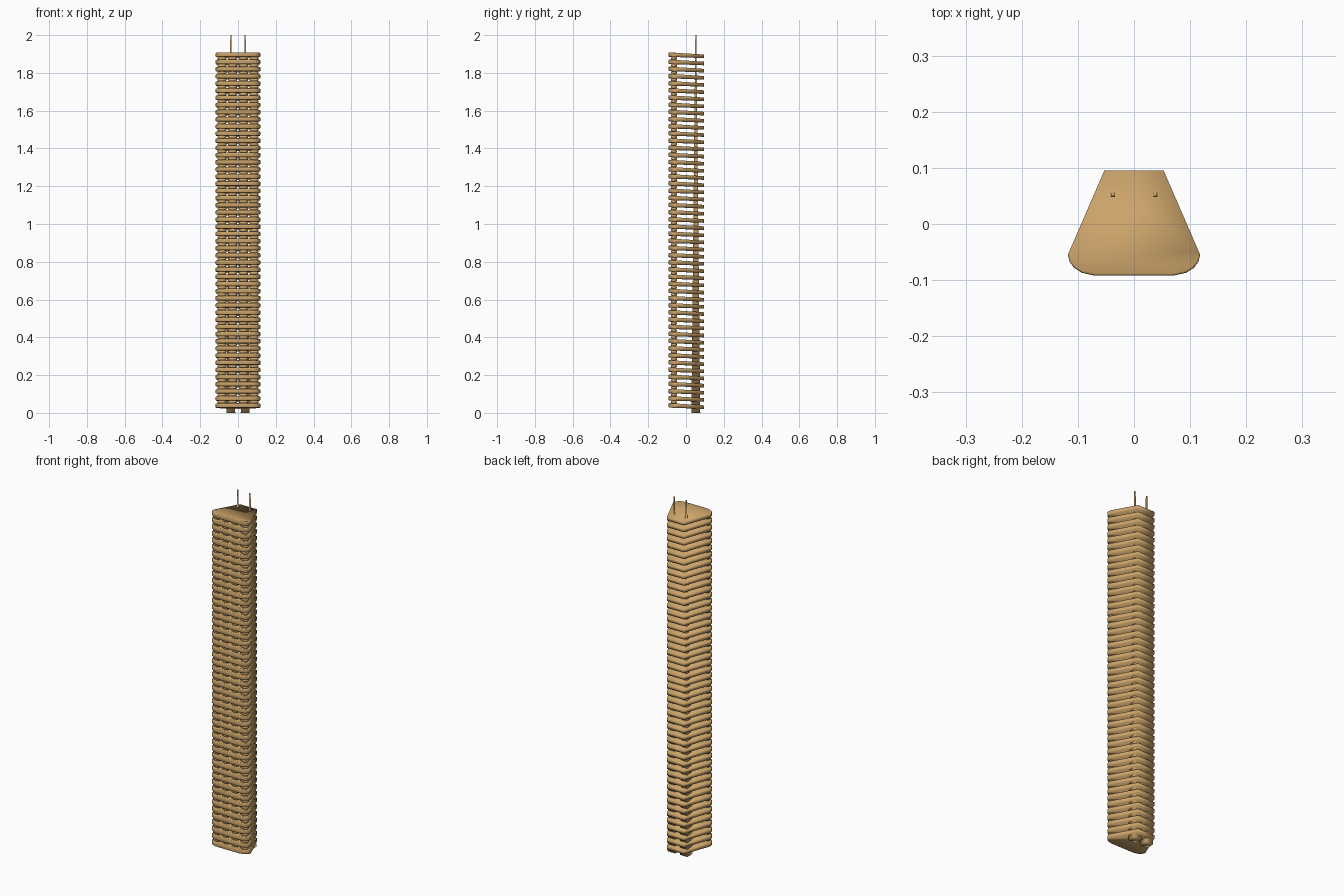
import bpy, bmesh, math
from mathutils import Matrix

if "Cube" in bpy.data.objects:
    bpy.data.objects.remove(bpy.data.objects["Cube"])

COUNT, PITCH = 50, 0.0379
BOTTOM, THICK = 0.028, 0.024
DROP_TOP, DROP_LOW = 0.012, 0.007     # slabs lean and thin toward the back

tan = bpy.data.materials.new("tan wood")
tan.diffuse_color = (0.60, 0.37, 0.145, 1)
tan.use_nodes = True
tan.node_tree.nodes["Principled BSDF"].inputs["Base Color"].default_value = tan.diffuse_color


def finish(name, bm, repeat=0):
    bmesh.ops.recalc_face_normals(bm, faces=bm.faces)
    me = bpy.data.meshes.new(name)
    bm.to_mesh(me)
    bm.free()
    me.materials.append(tan)
    ob = bpy.data.objects.new(name, me)
    bpy.context.collection.objects.link(ob)
    me.shade_smooth()
    if repeat:
        a = ob.modifiers.new("floors", 'ARRAY')
        a.use_relative_offset = False
        a.use_constant_offset = True
        a.constant_offset_displace = (0, 0, PITCH)
        a.count = repeat
    return ob


def lean(y, drop):
    return -drop * (y + 0.092) / 0.187


# Slab: tapered plan, rounded front corners, soft front rim
half = [(0.053, 0.095), (0.118, -0.055), (0.115, -0.067), (0.107, -0.078),
        (0.093, -0.087), (0.070, -0.092)]
outline = half + [(-x, y) for x, y in reversed(half)]
bm = bmesh.new()
face = bm.faces.new([bm.verts.new((x, y, BOTTOM)) for x, y in outline])
ext = bmesh.ops.extrude_face_region(bm, geom=[face])
bmesh.ops.translate(bm, vec=(0, 0, THICK),
                    verts=[v for v in ext['geom'] if isinstance(v, bmesh.types.BMVert)])
rim = [e for e in bm.edges
       if abs(e.verts[0].co.z - e.verts[1].co.z) < 1e-6
       and max(v.co.y for v in e.verts) < -0.05]
bmesh.ops.bevel(bm, geom=rim, offset=0.004, segments=2, profile=0.5, affect='EDGES')
for v in bm.verts:
    t = (v.co.z - BOTTOM) / THICK
    v.co.z += lean(v.co.y, DROP_LOW + (DROP_TOP - DROP_LOW) * t)
finish("stacked_slabs", bm, COUNT)

# Four rounded spacers in each gap, behind the front rim
bm = bmesh.new()
gap = PITCH - THICK
for x in (-0.085, -0.029, 0.029, 0.085):
    y = -0.064
    z = BOTTOM + THICK + gap / 2 + lean(y, 0.01)
    bmesh.ops.create_uvsphere(bm, u_segments=12, v_segments=8, radius=1,
                              matrix=Matrix.Translation((x, y, z))
                              @ Matrix.Diagonal((0.024, 0.016, 0.012, 1)))
finish("front_spacers", bm, COUNT - 1)

# Two square posts tapering to thin tips
for side, label in ((-1, "left"), (1, "right")):
    bm = bmesh.new()
    bmesh.ops.create_cone(bm, cap_ends=True, segments=4,
                          radius1=0.0235 * math.sqrt(2), radius2=0.0028 * math.sqrt(2),
                          depth=2.0,
                          matrix=Matrix.Translation((side * 0.038, 0.052, 1.0))
                          @ Matrix.Rotation(math.pi / 4, 4, 'Z'))
    finish(label + "_tapered_post", bm)
